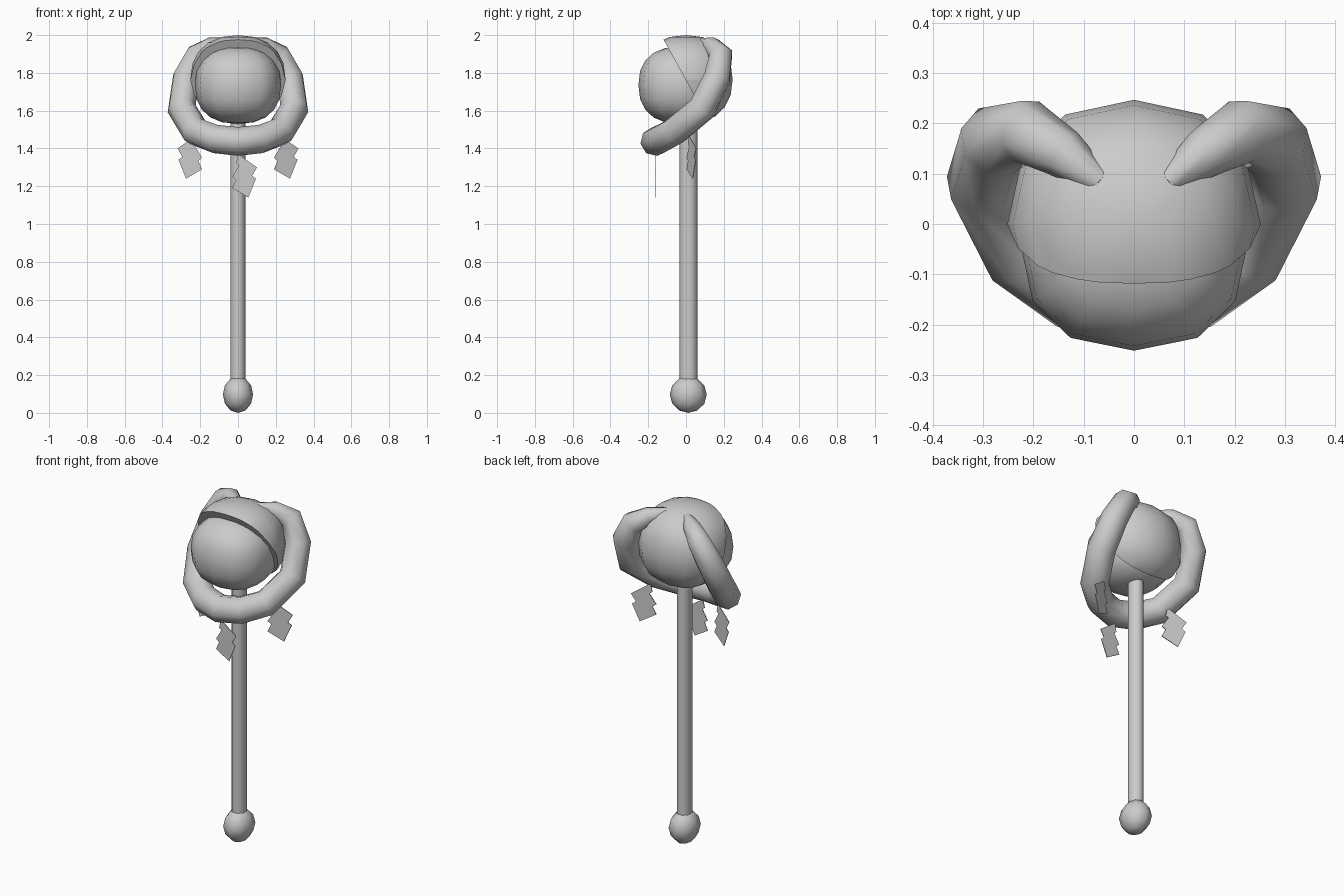
import bpy, bmesh
from math import copysign
from mathutils import Vector

cube = bpy.data.objects.get("Cube")
if cube:
    bpy.data.objects.remove(cube)

GREY = (0.6, 0.6, 0.6, 1)
mat = bpy.data.materials.new("plain grey")
mat.use_nodes = True
mat.diffuse_color = GREY
mat.node_tree.nodes["Principled BSDF"].inputs["Base Color"].default_value = GREY


def add_object(name, mesh, smooth=40):
    obj = bpy.data.objects.new(name, mesh)
    bpy.context.collection.objects.link(obj)
    mesh.materials.clear()
    mesh.materials.append(mat)
    bpy.ops.object.select_all(action='DESELECT')
    obj.select_set(True)
    bpy.context.view_layer.objects.active = obj
    if smooth:
        bpy.ops.object.shade_smooth_by_angle(angle=smooth * 0.01745)
    return obj


def finish(name, bm, smooth=40):
    bmesh.ops.recalc_face_normals(bm, faces=bm.faces)
    mesh = bpy.data.meshes.new(name)
    bm.to_mesh(mesh)
    bm.free()
    return add_object(name, mesh, smooth)


def rounded_ball(segments, rings, centre, radii, power=1.0):
    """Ellipsoid; a power below one makes it boxier."""
    bm = bmesh.new()
    bmesh.ops.create_uvsphere(bm, u_segments=segments, v_segments=rings, radius=1)
    for v in bm.verts:
        v.co = Vector(centre) + Vector(
            [copysign(abs(c) ** power, c) * r for c, r in zip(v.co, radii)])
    return bm


# Handle rod
bm = bmesh.new()
bmesh.ops.create_cone(bm, cap_ends=True, segments=12, radius1=1, radius2=1, depth=1)
for v in bm.verts:
    v.co = Vector((v.co.x * 0.04, v.co.y * 0.047 + 0.013, 0.86 + v.co.z * 1.44))
finish("handle_rod", bm)

# Knob at the foot of the handle
finish("handle_knob", rounded_ball(8, 6, (0, 0.012, 0.097), (0.08, 0.098, 0.097)), 60)

# Bulging face ball, set inside the hood
finish("face_ball", rounded_ball(12, 10, (0, -0.03, 1.735), (0.228, 0.222, 0.205), 0.85), 60)

# Hood shell, cut along a slanted plane at its front
bm = rounded_ball(12, 10, (0, 0, 1.765), (0.252, 0.247, 0.235), 0.88)
cut = bmesh.ops.bisect_plane(
    bm, geom=bm.verts[:] + bm.edges[:] + bm.faces[:],
    plane_co=(0, -0.11, 1.96), plane_no=(0, 1, 0.55), clear_inner=True)
rim = [e for e in cut["geom_cut"] if isinstance(e, bmesh.types.BMEdge)]
bmesh.ops.contextual_create(bm, geom=rim)
finish("hood", bm, 45)

# Curled ring: half path from one tip to the front, as (x, y, z, radius)
half = [
    (0.065, 0.082, 1.96, 0.026), (0.14, 0.14, 1.94, 0.05),
    (0.215, 0.185, 1.895, 0.065), (0.275, 0.165, 1.775, 0.074),
    (0.298, 0.085, 1.61, 0.077), (0.225, -0.06, 1.49, 0.077),
    (0.12, -0.135, 1.45, 0.077)]
path = half + [(0, -0.165, 1.437, 0.077)] + [(-x, y, z, r) for x, y, z, r in reversed(half)]
curve = bpy.data.curves.new("ring_path", 'CURVE')
curve.dimensions = '3D'
curve.bevel_depth = 1
curve.bevel_resolution = 2
curve.use_fill_caps = True
spline = curve.splines.new('POLY')
spline.points.add(len(path) - 1)
for point, (x, y, z, r) in zip(spline.points, path):
    point.co = (x, y, z, 1)
    point.radius = r
guide = bpy.data.objects.new("ring_path", curve)
bpy.context.collection.objects.link(guide)
bpy.context.view_layer.update()
ring_mesh = bpy.data.meshes.new_from_object(
    guide.evaluated_get(bpy.context.evaluated_depsgraph_get()))
bpy.data.objects.remove(guide)
add_object("curled_ring", ring_mesh, 62)

# Zigzag paper streamers hanging below the ring
ZIGZAG = [(0, 1.37), (0.1, 1.3), (0.075, 1.255), (0.095, 1.24), (0.055, 1.14),
          (-0.03, 1.19), (-0.01, 1.235), (-0.03, 1.25), (0.005, 1.31), (-0.01, 1.32)]


def streamer(name, offset, slant=0.0, side=1):
    bm = bmesh.new()
    ox, oy, oz = offset
    face = bm.faces.new([
        bm.verts.new((side * (x + ox), oy + x * slant, z + oz)) for x, z in ZIGZAG])
    back = bmesh.ops.extrude_face_region(bm, geom=[face])["geom"]
    bmesh.ops.translate(bm, vec=(0, 0.004, 0),
                        verts=[g for g in back if isinstance(g, bmesh.types.BMVert)])
    finish(name, bm, 0)


streamer("front_streamer", (0, -0.162, 0))
for label, side in (("left", 1), ("right", -1)):
    streamer(label + "_streamer", (0.22, 0.014, 0.1), 0.38, side)
